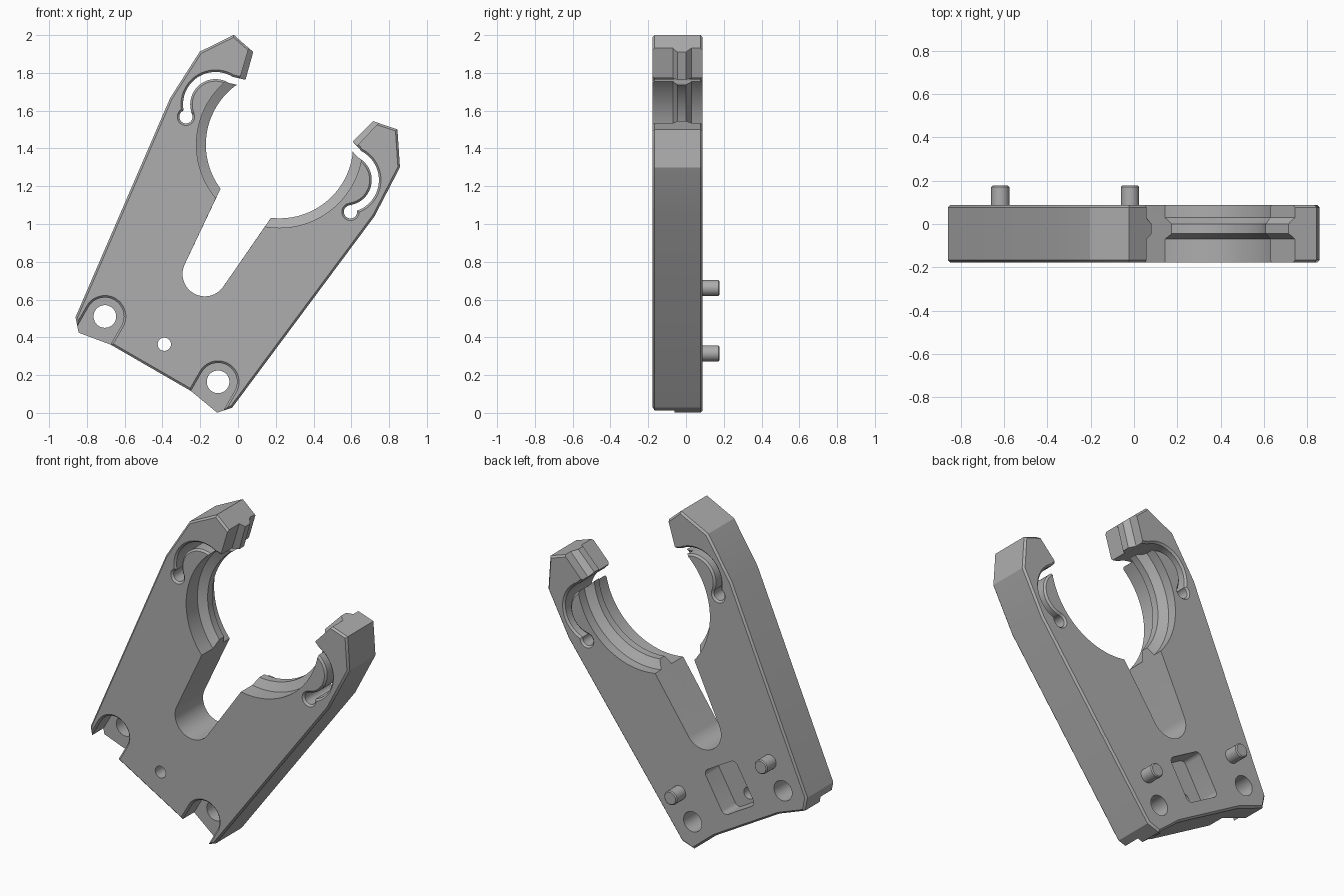
import bpy, bmesh
from math import sin, cos, acos, radians
from mathutils import Vector

if "Cube" in bpy.data.objects:
    bpy.data.objects.remove(bpy.data.objects["Cube"], do_unlink=True)

FRONT, BACK, CHAMFER = -0.177, 0.088, 0.011
TILT = radians(30)
HOLE_U = 0.346

grey = bpy.data.materials.new("plain grey")
grey.use_nodes = True
grey.diffuse_color = (0.42, 0.42, 0.42, 1)
grey.node_tree.nodes["Principled BSDF"].inputs["Base Color"].default_value = grey.diffuse_color


def place(u, v, y):
    """Plate coordinates (u across, v along its axis) to the tilted world frame."""
    return (-0.405 + u * cos(TILT) + v * sin(TILT), y,
            0.3375 - u * sin(TILT) + v * cos(TILT))


def arc(cu, cv, r, a0, a1, steps):
    angles = [radians(a0 + (a1 - a0) * i / steps) for i in range(steps + 1)]
    return [(cu + r * cos(a), cv + r * sin(a)) for a in angles]


def circle(cu, cv, r):
    return arc(cu, cv, r, 0, 360, 40)[:-1]


def mirror(pts):
    return [(-u, v) for u, v in reversed(pts)]


def offset(pts, d):
    """Grow a closed outline by d with mitred corners."""
    n = len(pts)
    p = [Vector(q) for q in pts]
    area = sum(p[i - 1].x * p[i].y - p[i].x * p[i - 1].y for i in range(n))
    sign = 1 if area > 0 else -1
    out = []
    for i in range(n):
        e1 = (p[i] - p[i - 1]).normalized()
        e2 = (p[(i + 1) % n] - p[i]).normalized()
        n1, n2 = Vector((e1.y, -e1.x)), Vector((e2.y, -e2.x))
        q = p[i] + (n1 + n2) * (sign * d / max(1 + n1.dot(n2), 0.3))
        out.append((q.x, q.y))
    return out


def loft(name, levels):
    """Solid through outlines of equal length at successive depths."""
    bm = bmesh.new()
    rings = [[bm.verts.new(place(u, v, y)) for u, v in pts] for y, pts in levels]
    n = len(rings[0])
    bm.faces.new(rings[0])
    bm.faces.new(rings[-1])
    for a, b in zip(rings, rings[1:]):
        for i in range(n):
            bm.faces.new((a[i - 1], a[i], b[i], b[i - 1]))
    bmesh.ops.recalc_face_normals(bm, faces=bm.faces)
    mesh = bpy.data.meshes.new(name)
    bm.to_mesh(mesh)
    bm.free()
    mesh.materials.append(grey)
    obj = bpy.data.objects.new(name, mesh)
    bpy.context.collection.objects.link(obj)
    return obj


def activate(obj):
    bpy.ops.object.select_all(action='DESELECT')
    obj.select_set(True)
    bpy.context.view_layer.objects.active = obj


def cut(target, cutter):
    cutter.hide_render = True
    mod = target.modifiers.new("cut", 'BOOLEAN')
    mod.operation, mod.solver, mod.object = 'DIFFERENCE', 'EXACT', cutter
    activate(target)
    bpy.ops.object.modifier_apply(modifier=mod.name)
    bpy.data.objects.remove(cutter, do_unlink=True)


def through(name, pts, c=CHAMFER):
    """Through cutter that flares at both faces."""
    wide = offset(pts, c)
    return loft(name, [(-0.3, wide), (FRONT, wide), (FRONT + c, pts),
                       (BACK - c, pts), (BACK, wide), (0.3, wide)])


def smooth(obj):
    activate(obj)
    bpy.ops.object.shade_smooth_by_angle(angle=radians(25))


# Plate blank with chamfered rim
half = [(0.245, -0.114), (0.424, -0.144), (0.479, -0.081), (0.625, 1.174),
        (0.612, 1.465), (0.5, 1.632), (0.3, 1.592)]
outline = half + mirror(half)
inner = offset(outline, -CHAMFER)
plate = loft("gripper_plate", [(FRONT, inner), (FRONT + CHAMFER, outline),
                               (BACK - CHAMFER, outline), (BACK, inner)])


# Throat: tapered slot, round seat and jaw mouth, with a raised rib inside
def throat(r, slot_u, jaw_low, jaw_high):
    right = arc(0, 0.459, 0.118, -90, -5, 14)
    start = -acos(slot_u / r) * 180 / 3.14159265
    right += arc(0, 1.25, r, start, 22.5, 36)
    (u0, v0), (u1, v1) = jaw_low, jaw_high
    k = (1.85 - v0) / (v1 - v0)
    right += [jaw_low, (u0 + (u1 - u0) * k, 1.85)]
    return right + mirror(right[1:])


wide = throat(0.44, 0.150, (0.358, 1.45), (0.395, 1.605))
narrow = throat(0.39, 0.154, (0.328, 1.458), (0.366, 1.605))
cut(plate, loft("throat_cutter", [(-0.3, wide), (-0.07, wide), (-0.045, narrow),
                                  (0.0, narrow), (0.03, wide), (0.3, wide)]))

for s in (-1, 1):
    # Curved relief gap behind each seat end, with its round end hole
    outer = arc(0.40, 1.265, 0.172, -48, 92, 30) + [(0.30, 1.466)]
    inside = arc(0.40, 1.265, 0.134, -48, 92, 30) + [(0.30, 1.428)]
    gap = [(s * u, v) for u, v in outer + inside[::-1]]
    cut(plate, through("gap_cutter", gap))
    cut(plate, through("gap_hole_cutter", circle(s * 0.503, 1.13, 0.035)))

    # Mounting hole in an open front pocket
    pocket = arc(s * HOLE_U, 0, 0.1, 0, 180, 24)
    pocket += [(s * HOLE_U - 0.1, -0.3), (s * HOLE_U + 0.1, -0.3)]
    flare = offset(pocket, CHAMFER)
    cut(plate, loft("pocket_cutter", [(-0.3, flare), (FRONT, flare),
                                      (FRONT + CHAMFER, pocket), (-0.06, pocket)]))
    hole = circle(s * HOLE_U, 0, 0.06)
    cut(plate, loft("mount_hole_cutter", [(-0.3, hole), (0.3, hole)]))

# Rounded recess in the back and small hole through its floor
recess = []
for cu, cv, a in ((0.09, 0.215, 0), (-0.09, 0.215, 90), (-0.09, 0.005, 180), (0.09, 0.005, 270)):
    recess += arc(cu, cv, 0.03, a, a + 90, 6)
cut(plate, loft("recess_cutter", [(-0.04, recess), (0.3, recess)]))
pilot = circle(0, 0.03, 0.035)
cut(plate, loft("pilot_hole_cutter", [(-0.3, pilot), (0.06, pilot)]))
smooth(plate)

# Locating pins on the back
for s, side in ((-1, "right"), (1, "left")):
    body, tip = circle(s * HOLE_U, 0.174, 0.042), circle(s * HOLE_U, 0.174, 0.036)
    smooth(loft(side + "_pin", [(0.05, body), (0.171, body), (0.177, tip)]))
